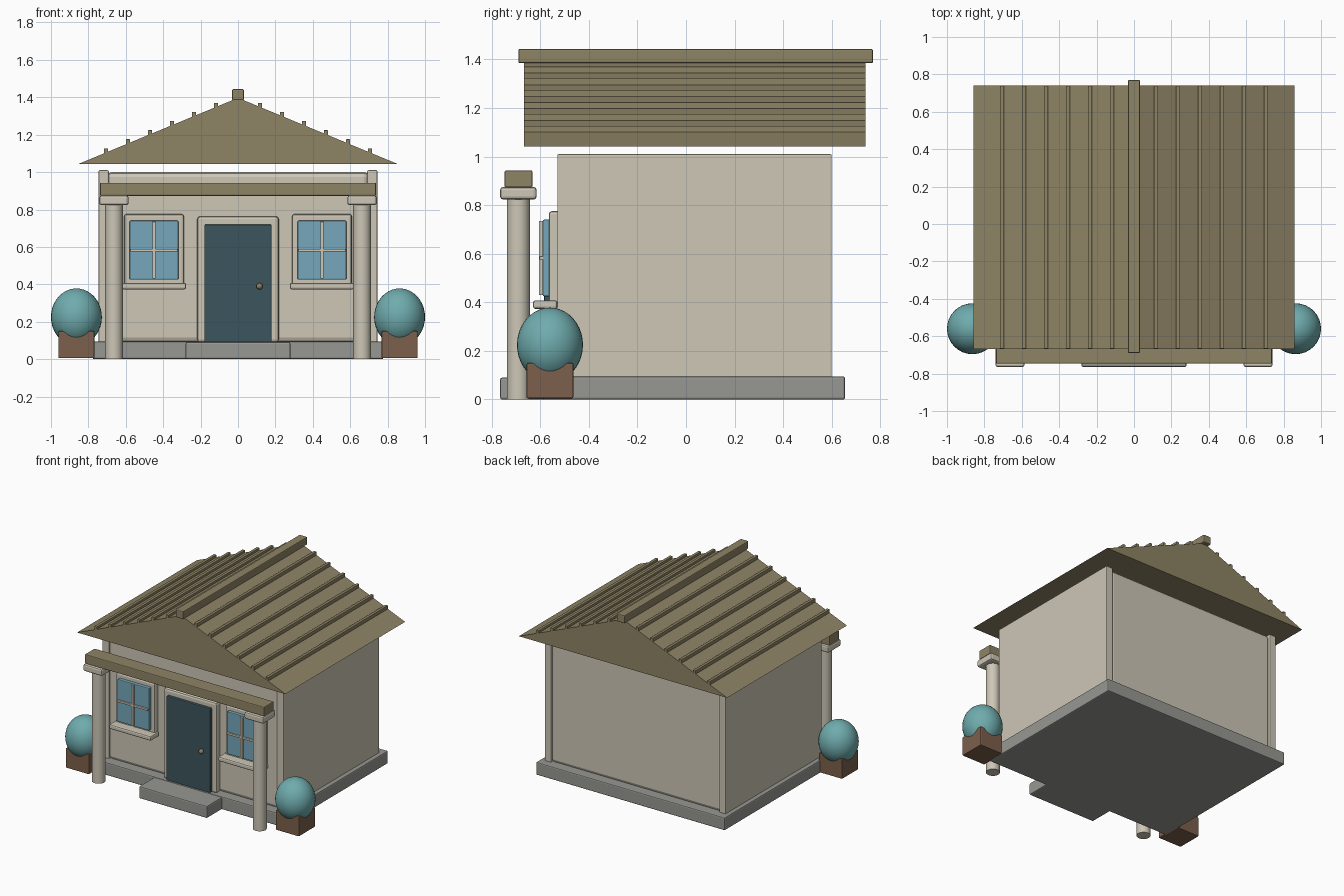
import bpy, bmesh, math

cube = bpy.data.objects.get("Cube")
if cube:
    bpy.data.objects.remove(cube, do_unlink=True)


def material(name, r, g, b):
    m = bpy.data.materials.new(name)
    m.use_nodes = True
    m.diffuse_color = (r, g, b, 1)
    bsdf = next(n for n in m.node_tree.nodes if n.type == 'BSDF_PRINCIPLED')
    bsdf.inputs["Base Color"].default_value = (r, g, b, 1)
    return m


PLASTER = material("plaster", 0.61, 0.57, 0.47)
STONE = material("grey stone", 0.31, 0.31, 0.29)
ROOF = material("olive roof", 0.27, 0.23, 0.13)
DOOR = material("dark teal door", 0.045, 0.09, 0.11)
GLASS = material("blue glass", 0.18, 0.39, 0.50)
LEAF = material("teal foliage", 0.16, 0.41, 0.42)
POT = material("brown pot", 0.20, 0.115, 0.07)
BRASS = material("brass", 0.30, 0.21, 0.11)


def finish(name, bm, mat, smooth=False):
    me = bpy.data.meshes.new(name)
    bm.to_mesh(me)
    bm.free()
    me.materials.append(mat)
    ob = bpy.data.objects.new(name, me)
    bpy.context.collection.objects.link(ob)
    if smooth:
        bpy.ops.object.select_all(action='DESELECT')
        ob.select_set(True)
        bpy.context.view_layer.objects.active = ob
        bpy.ops.object.shade_smooth_by_angle(angle=math.radians(40))
    return ob


def box(name, x, y, z, mat, bevel=0.006):
    """Box given as (min, max) ranges on each axis, with softened edges."""
    bm = bmesh.new()
    bmesh.ops.create_cube(bm, size=1)
    for v in bm.verts:
        for i, (lo, hi) in enumerate((x, y, z)):
            v.co[i] = lo if v.co[i] < 0 else hi
    ob = finish(name, bm, mat)
    if bevel:
        mod = ob.modifiers.new("soft_edges", 'BEVEL')
        mod.width = bevel
        mod.segments = 2
    return ob


def span(centre, half):
    return (centre - half, centre + half)


def ball(name, centre, radius, mat, height=1.0):
    bm = bmesh.new()
    bmesh.ops.create_uvsphere(bm, u_segments=32, v_segments=20, radius=radius)
    bmesh.ops.scale(bm, vec=(1, 1, height), verts=bm.verts)
    bmesh.ops.translate(bm, vec=centre, verts=bm.verts)
    return finish(name, bm, mat, True)


# Base and step
box("foundation", span(0, 0.777), (-0.59, 0.655), (0, 0.095), STONE, 0.008)
box("front_step", span(0, 0.28), (-0.765, -0.55), (0, 0.09), STONE, 0.008)

# Walls
box("front_wall", span(0, 0.70), (-0.525, -0.46), (0.09, 1.0), PLASTER, 0.025)
box("back_wall", span(0, 0.70), (0.53, 0.59), (0.09, 1.0), PLASTER, 0.025)

# Door
box("door_frame", span(0, 0.218), (-0.565, -0.51), (0.09, 0.763), PLASTER, 0.015)
box("door", span(0, 0.18), (-0.585, -0.55), (0.092, 0.72), DOOR)
ball("door_knob", (0.115, -0.597, 0.39), 0.017, BRASS)

# Paired parts
for side, s in (("left", 1), ("right", -1)):
    box(side + "_wall", span(s * 0.718, 0.027), (-0.53, 0.60), (0.09, 1.01), PLASTER)

    # Window
    wx = s * 0.449
    box(side + "_window_frame", span(wx, 0.16), (-0.565, -0.51), (0.39, 0.775), PLASTER, 0.012)
    box(side + "_window_glass", span(wx, 0.13), (-0.59, -0.56), (0.425, 0.74), GLASS, 0.005)
    box(side + "_window_upright", span(wx, 0.009), (-0.605, -0.585), (0.43, 0.735), PLASTER, 0.002)
    box(side + "_window_crossbar", span(wx, 0.127), (-0.603, -0.585), span(0.583, 0.007), PLASTER, 0.002)
    box(side + "_window_sill", span(wx, 0.172), (-0.63, -0.53), (0.373, 0.408), PLASTER, 0.01)

    # Porch column and capital
    bm = bmesh.new()
    bmesh.ops.create_cone(bm, cap_ends=True, segments=32, radius1=0.047, radius2=0.047, depth=0.83)
    bmesh.ops.translate(bm, vec=(s * 0.663, -0.69, 0.415), verts=bm.verts)
    finish(side + "_column", bm, PLASTER, True)
    box(side + "_capital", span(s * 0.663, 0.078), span(-0.69, 0.075), (0.823, 0.875), PLASTER, 0.012)

    # Planter
    px, py = s * 0.864, -0.56
    box(side + "_planter", span(px, 0.096), span(py, 0.096), (0.005, 0.15), POT, 0.005)
    ball(side + "_bush", (px, py, 0.225), 0.136, LEAF, 1.125)

# Porch beam
box("porch_beam", span(0, 0.738), (-0.747, -0.632), (0.873, 0.943), ROOF)

# Gabled roof: a triangle pulled from front to back
EAVE, APEX, HALF = 1.042, 1.397, 0.857
bm = bmesh.new()
gable = bm.faces.new([bm.verts.new((x, -0.667, z))
                      for x, z in ((-HALF, EAVE), (HALF, EAVE), (0, APEX))])
pulled = bmesh.ops.extrude_face_region(bm, geom=[gable], use_keep_orig=True)["geom"]
bmesh.ops.translate(bm, vec=(0, 1.407, 0),
                    verts=[g for g in pulled if isinstance(g, bmesh.types.BMVert)])
bmesh.ops.recalc_face_normals(bm, faces=bm.faces)
finish("roof", bm, ROOF)
box("roof_ridge", span(0, 0.032), (-0.69, 0.77), (1.385, 1.443), ROOF)

# Roof battens
for side, s in (("left", 1), ("right", -1)):
    for i in range(1, 7):
        x = 0.1175 * i
        z = APEX - (APEX - EAVE) * x / HALF
        box(f"{side}_batten_{i}", span(s * x, 0.011), (-0.667, 0.74), (z - 0.006, z + 0.022), ROOF, 0.003)
